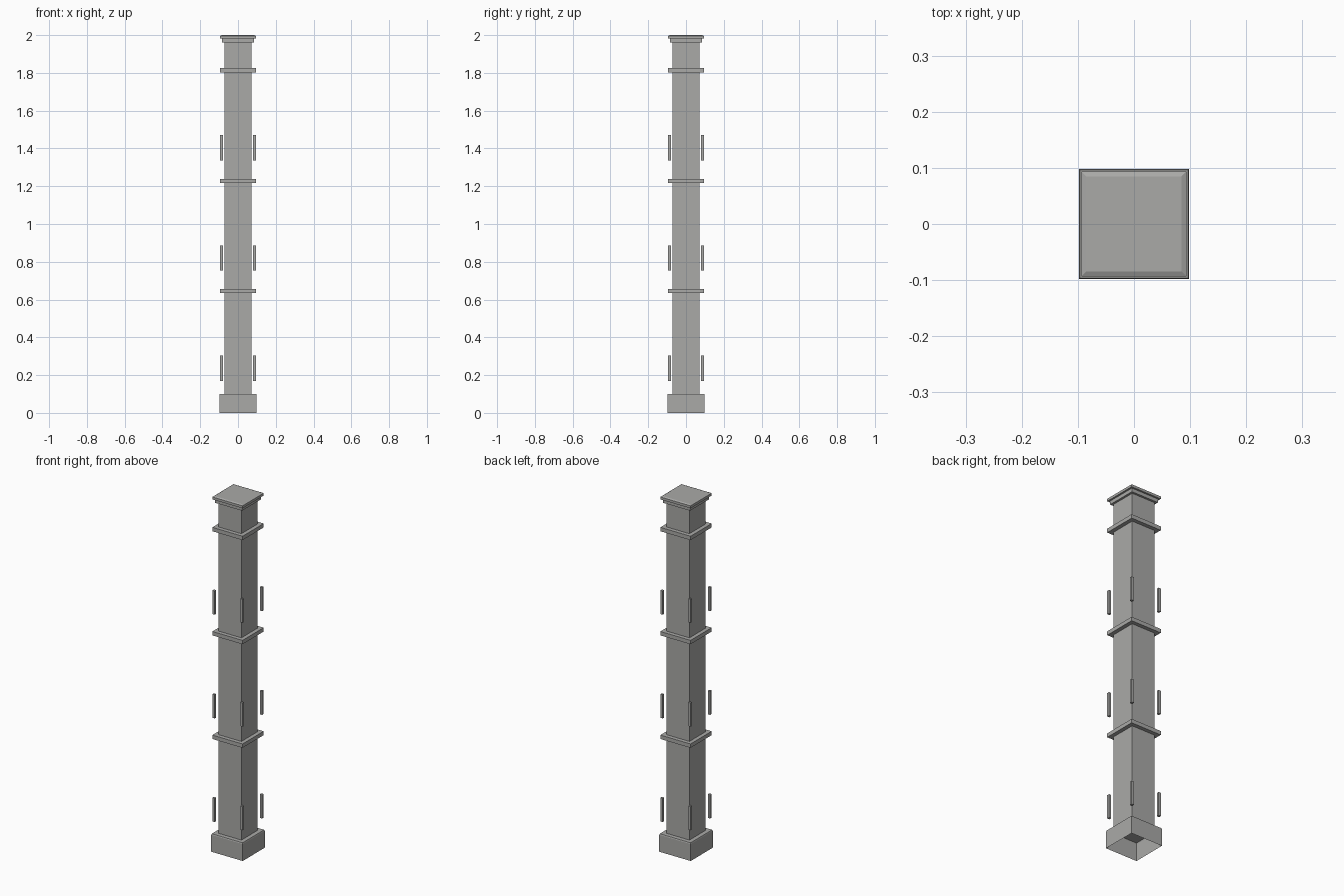
import bpy
import bmesh

default = bpy.data.objects.get("Cube")
if default:
    bpy.data.objects.remove(default, do_unlink=True)

stone = bpy.data.materials.new("grey_stone")
stone.use_nodes = True
GREY = (0.4, 0.4, 0.39, 1)
stone.diffuse_color = GREY
stone.node_tree.nodes["Principled BSDF"].inputs["Base Color"].default_value = GREY


def square_loft(name, profile, center=(0, 0), close_bottom=True):
    """Stack square rings given as (half width, height) and skin them."""
    bm = bmesh.new()
    rings = []
    for half, z in profile:
        rings.append([bm.verts.new((center[0] + sx * half, center[1] + sy * half, z))
                      for sx, sy in ((-1, -1), (1, -1), (1, 1), (-1, 1))])
    for low, high in zip(rings, rings[1:]):
        for i in range(4):
            j = (i + 1) % 4
            bm.faces.new((low[i], low[j], high[j], high[i]))
    bm.faces.new(rings[-1])
    if close_bottom:
        bm.faces.new(rings[0][::-1])
    mesh = bpy.data.meshes.new(name)
    bm.to_mesh(mesh)
    bm.free()
    mesh.materials.append(stone)
    obj = bpy.data.objects.new(name, mesh)
    bpy.context.collection.objects.link(obj)
    return obj


# Hollow plinth, open underneath
square_loft("base", [(0.098, 0), (0.098, 0.095), (0.096, 0.101)], close_bottom=False)

# Main column
square_loft("shaft", [(0.072, 0.101), (0.072, 1.965)])

# Raised bands around the column
for n, z in enumerate((0.634, 1.217, 1.803)):
    square_loft(f"band_{n + 1}", [(0.094, z), (0.094, z + 0.022)])

# Stepped cap
square_loft("cap_lower", [(0.084, 1.962), (0.084, 1.982)])
square_loft("cap_upper", [(0.094, 1.982), (0.094, 1.996), (0.085, 2.0)])

# Slim upright bars standing off each corner
for n, z in enumerate((0.17, 0.753, 1.337)):
    for side, sx in (("right", -1), ("left", 1)):
        for end, sy in (("front", -1), ("back", 1)):
            square_loft(f"bar_{end}_{side}_{n + 1}",
                        [(0.007, z), (0.007, z + 0.133)],
                        center=(sx * 0.087, sy * 0.087))
